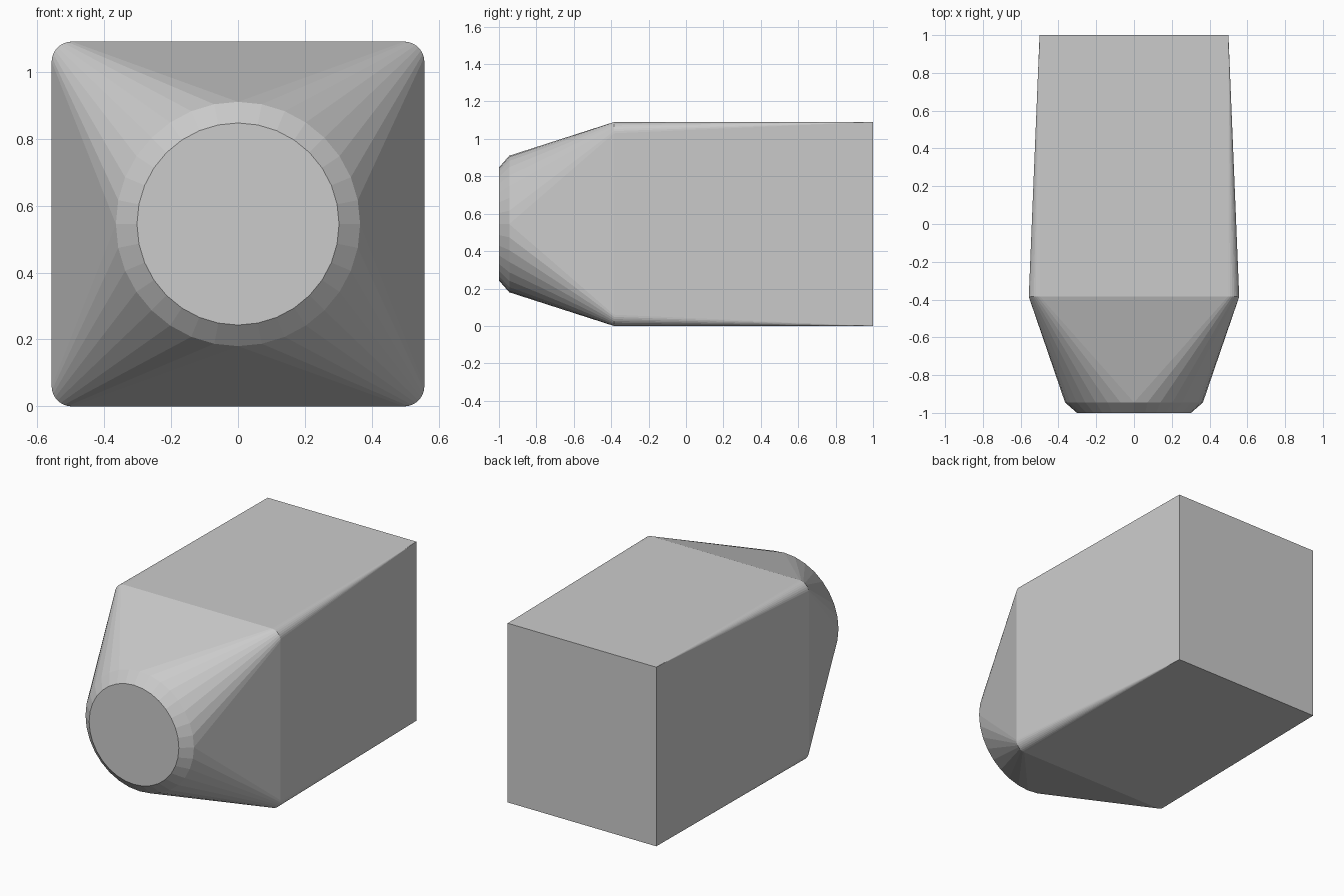
import bpy, bmesh
from math import cos, sin, pi

cube = bpy.data.objects.get("Cube")
if cube:
    bpy.data.objects.remove(cube, do_unlink=True)

MID_Z = 0.545   # height of the body axis
STEPS = 8       # segments in each quarter


def section(bm, y, half_x, half_z, radius):
    """Rounded rectangle in the xz plane; four corner arcs of equal point count."""
    loop = []
    for quarter in range(4):
        sx = 1 if quarter in (0, 3) else -1
        sz = 1 if quarter < 2 else -1
        for i in range(STEPS + 1):
            a = (quarter + i / STEPS) * pi / 2
            loop.append(bm.verts.new((sx * (half_x - radius) + radius * cos(a), y,
                                      MID_Z + sz * (half_z - radius) + radius * sin(a))))
    return loop


# Round nose blending into a rounded box, then a sharp-cornered back
bm = bmesh.new()
loops = [section(bm, *s) for s in (
    (-1.0, 0.302, 0.302, 0.302),
    (-0.945, 0.365, 0.365, 0.365),
    (-0.385, 0.557, 0.545, 0.06),
    (1.0, 0.5, 0.545, 0.0))]
for a, b in zip(loops, loops[1:]):
    for i in range(len(a)):
        j = (i + 1) % len(a)
        bm.faces.new((a[i], a[j], b[j], b[i]))
bm.faces.new(loops[0])
bm.faces.new(loops[-1])
bmesh.ops.remove_doubles(bm, verts=bm.verts, dist=0.0001)
bmesh.ops.recalc_face_normals(bm, faces=bm.faces)

mesh = bpy.data.meshes.new("tapered_body")
bm.to_mesh(mesh)
bm.free()
body = bpy.data.objects.new("tapered_body", mesh)
bpy.context.collection.objects.link(body)

# Plain grey finish
grey = bpy.data.materials.new("light_grey")
grey.use_nodes = True
color = (0.6, 0.6, 0.6, 1)
grey.diffuse_color = color
grey.node_tree.nodes["Principled BSDF"].inputs["Base Color"].default_value = color
mesh.materials.append(grey)
